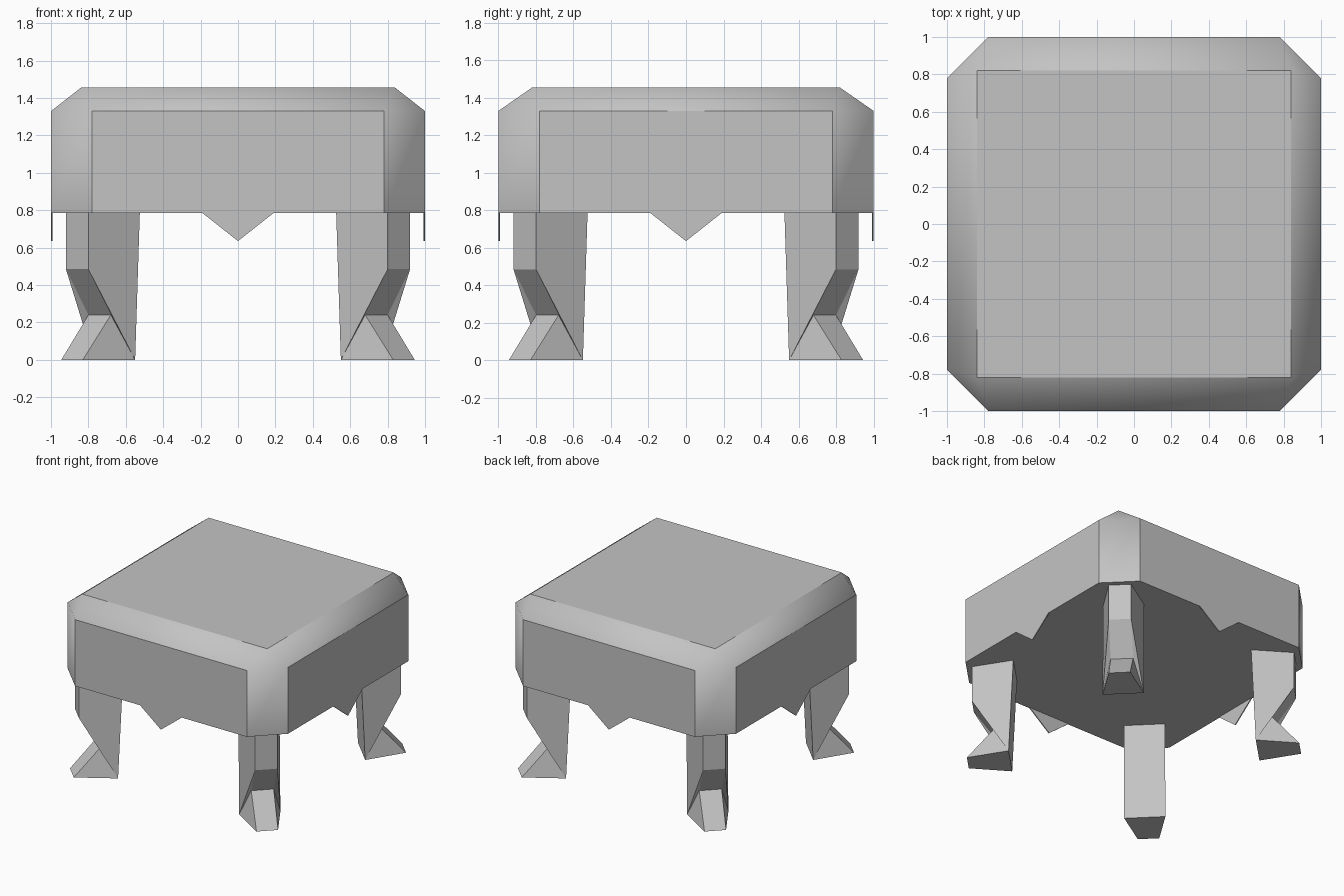
import bpy
import bmesh
import math

cube = bpy.data.objects.get("Cube")
if cube:
    bpy.data.objects.remove(cube, do_unlink=True)

GREY = (0.55, 0.55, 0.55, 1.0)
mat = bpy.data.materials.new("plain grey")
mat.use_nodes = True
mat.diffuse_color = GREY
bsdf = next(n for n in mat.node_tree.nodes if n.type == "BSDF_PRINCIPLED")
bsdf.inputs["Base Color"].default_value = GREY
bsdf.inputs["Roughness"].default_value = 0.8

HALF, CUT = 1.0, 0.78           # outer edge and start of the corner cut
BASE, RIM, TOP = 0.785, 1.33, 1.455


def build(name, bm, smooth_angle=None):
    """Turn a bmesh into a finished object."""
    bmesh.ops.recalc_face_normals(bm, faces=bm.faces)
    mesh = bpy.data.meshes.new(name)
    bm.to_mesh(mesh)
    bm.free()
    mesh.materials.append(mat)
    obj = bpy.data.objects.new(name, mesh)
    bpy.context.collection.objects.link(obj)
    if smooth_angle:
        bpy.ops.object.select_all(action="DESELECT")
        obj.select_set(True)
        bpy.context.view_layer.objects.active = obj
        bpy.ops.object.shade_smooth_by_angle(angle=math.radians(smooth_angle))
    return obj


# Table top: cut-corner slab with a sloped rim rising to a rectangular top
bm = bmesh.new()
outline = []
for sx, sy in ((1, 1), (-1, 1), (-1, -1), (1, -1)):
    pair = [(sx * HALF, sy * CUT), (sx * CUT, sy * HALF)]
    outline += pair if sx * sy > 0 else pair[::-1]
low = [bm.verts.new((x, y, BASE)) for x, y in outline]
rim = [bm.verts.new((x, y, RIM)) for x, y in outline]
crown = [bm.verts.new((sx * 0.84, sy * 0.82, TOP))
         for sx, sy in ((1, 1), (-1, 1), (-1, -1), (1, -1))]
bm.faces.new(low)
bm.faces.new(crown)
for i in range(8):
    j = (i + 1) % 8
    bm.faces.new((low[i], low[j], rim[j], rim[i]))
for i in range(4):
    k = (i + 1) % 4
    bm.faces.new((rim[2 * i], rim[2 * i + 1], crown[i]))
    bm.faces.new((rim[2 * i + 1], rim[2 * k], crown[k], crown[i]))
slab = build("table_top", bm, 40)
for face in slab.data.polygons:      # the flat top stays flat shaded
    if face.normal.z > 0.99:
        face.use_smooth = False

# Pointed apron ornament hanging from the middle of each side
for n, side in enumerate(("front", "left", "back", "right")):
    bm = bmesh.new()
    a = n * math.pi / 2
    rings = []
    for depth in (HALF, HALF - 0.008):
        rings.append([bm.verts.new((x * math.cos(a) + depth * math.sin(a),
                                    x * math.sin(a) - depth * math.cos(a), z))
                      for x, z in ((-0.19, BASE), (0, 0.635), (0.19, BASE))])
    outer, inner = rings
    bm.faces.new(outer)
    bm.faces.new(inner[::-1])
    for i in range(3):
        j = (i + 1) % 3
        bm.faces.new((outer[i], inner[i], inner[j], outer[j]))
    build(side + "_apron_point", bm)

# Bent legs set on the diagonals: each level gives far and near coordinates
LEG_OUTER = [(0.92, 0.80, BASE), (0.92, 0.80, 0.485),
             (0.80, 0.68, 0.24), (0.945, 0.83, 0.0)]
LEG_INNER = [(0.745, 0.525, BASE), (0.77, 0.55, 0.0)]


def make_leg(name, sx, sy):
    bm = bmesh.new()
    sides = []
    for swap in (False, True):
        pts = [((b, a, z) if swap else (a, b, z))
               for a, b, z in LEG_OUTER + LEG_INNER]
        sides.append([bm.verts.new((sx * x, sy * y, z)) for x, y, z in pts])
    for head, shoulder, knee, foot, inner_head, inner_foot in sides:
        bm.faces.new((inner_head, head, shoulder, inner_foot))
        bm.faces.new((inner_foot, shoulder, knee))
        bm.faces.new((inner_foot, knee, foot))
    p, q = sides
    loop = (0, 1, 2, 3, 5, 4)
    for i in range(6):
        a, b = loop[i], loop[(i + 1) % 6]
        bm.faces.new((p[a], p[b], q[b], q[a]))
    build(name, bm, 30)


for fb, sy in (("front", -1), ("back", 1)):
    for lr, sx in (("left", 1), ("right", -1)):
        make_leg(f"{fb}_{lr}_leg", sx, sy)
